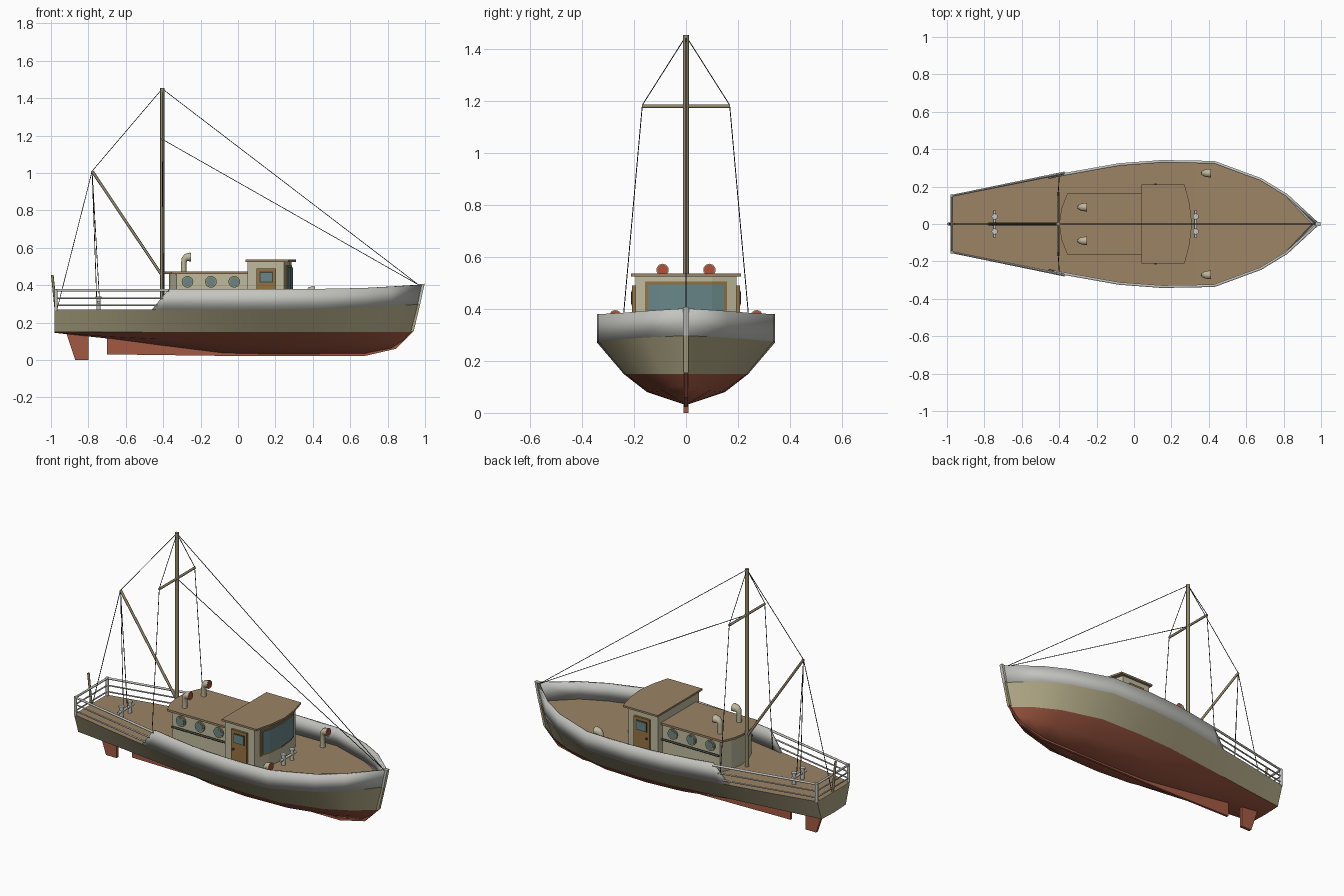
import bpy, bmesh, math
from mathutils import Vector

if "Cube" in bpy.data.objects:
    bpy.data.objects.remove(bpy.data.objects["Cube"])


def mat(name, r, g, b):
    m = bpy.data.materials.new(name)
    m.diffuse_color = (r, g, b, 1)
    m.use_nodes = True
    m.node_tree.nodes["Principled BSDF"].inputs["Base Color"].default_value = m.diffuse_color
    return m


RED = mat("red_paint", .36, .10, .055)
OLIVE = mat("olive_paint", .42, .38, .23)
GREY = mat("grey_paint", .55, .55, .52)
CREAM = mat("cream_paint", .52, .49, .34)
DECK = mat("deck_wood", .33, .23, .13)
SPAR = mat("spar_wood", .30, .26, .15)
GOLD = mat("door_wood", .30, .17, .05)
GLASS = mat("glass", .14, .24, .25)
DARK = mat("dark_metal", .06, .06, .05)
ROPE = mat("rope", .02, .02, .02)
MOUTH = mat("vent_red", .45, .08, .04)


def activate(ob):
    bpy.ops.object.select_all(action='DESELECT')
    ob.select_set(True)
    bpy.context.view_layer.objects.active = ob


def smooth(ob, deg=35):
    activate(ob)
    bpy.ops.object.shade_smooth_by_angle(angle=math.radians(deg))


def new_object(name, data, m):
    ob = bpy.data.objects.new(name, data)
    bpy.context.collection.objects.link(ob)
    data.materials.append(m)
    return ob


def strip(name, rows, m, thick=0):
    """Quads between rows of points on the -y side, mirrored to +y."""
    n = len(rows[0])
    verts = [p for row in rows for p in row]
    faces = [(r * n + i, r * n + i + 1, (r + 1) * n + i + 1, (r + 1) * n + i)
             for r in range(len(rows) - 1) for i in range(n - 1)]
    me = bpy.data.meshes.new(name)
    me.from_pydata(verts, [], faces)
    ob = new_object(name, me, m)
    smooth(ob, 25)
    if thick:
        s = ob.modifiers.new("thickness", 'SOLIDIFY')
        s.thickness, s.offset = thick, -1
    mir = ob.modifiers.new("mirror", 'MIRROR')
    mir.use_axis = (False, True, False)
    return ob


def extrude(name, pts, vec, m):
    bm = bmesh.new()
    f = bm.faces.new([bm.verts.new(p) for p in pts])
    ext = bmesh.ops.extrude_face_region(bm, geom=[f])["geom"]
    bmesh.ops.translate(bm, vec=vec, verts=[v for v in ext if isinstance(v, bmesh.types.BMVert)])
    bmesh.ops.recalc_face_normals(bm, faces=bm.faces)
    me = bpy.data.meshes.new(name)
    bm.to_mesh(me)
    bm.free()
    return new_object(name, me, m)


def prism(name, half, z0, z1, m):
    """Vertical prism from the +y half of an outline."""
    full = half + [(x, -y) for x, y in reversed(half) if y > 0]
    return extrude(name, [(x, y, z0) for x, y in full], (0, 0, z1 - z0), m)


def plate(name, profile, width, m):
    """Side profile in x,z extruded across the centreline."""
    return extrude(name, [(x, -width / 2, z) for x, z in profile], (0, width, 0), m)


def box(name, x, y, z, m):
    return extrude(name, [(x[0], y[0], z[0]), (x[1], y[0], z[0]), (x[1], y[1], z[0]), (x[0], y[1], z[0])],
                   (0, 0, z[1] - z[0]), m)


def tube(name, pts, r, m, radii=None, res=2):
    cu = bpy.data.curves.new(name, 'CURVE')
    cu.dimensions, cu.bevel_depth, cu.bevel_resolution, cu.use_fill_caps = '3D', r, res, True
    sp = cu.splines.new('POLY')
    sp.points.add(len(pts) - 1)
    for i, p in enumerate(pts):
        sp.points[i].co = (*p, 1)
        sp.points[i].radius = radii[i] if radii else 1
    ob = new_object(name, cu, m)
    activate(ob)
    bpy.ops.object.convert(target='MESH')
    smooth(bpy.context.object, 50)


# Hull stations: x, keel z, bilge y, bilge z, waterline y, deck y, deck z, top z
ST = [(-.98, .145, .06, .147, .115, .155, .27, .38),
      (-.70, .115, .085, .125, .15, .212, .27, .38),
      (-.40, .075, .11, .11, .19, .268, .27, .38),
      (-.08, .035, .14, .085, .23, .325, .27, .38),
      (.15, .03, .15, .08, .24, .342, .27, .38),
      (.43, .03, .14, .08, .235, .337, .275, .38),
      (.68, .03, .09, .085, .165, .245, .283, .385),
      (.82, .058, .05, .10, .09, .16, .29, .392)]
keel = [(s[0], 0, s[1]) for s in ST] + [(.85, 0, .07)]
bilge = [(s[0], -s[2], s[3]) for s in ST] + [(.89, -.003, .105)]
water = [(s[0], -s[4], .15) for s in ST] + [(.93, -.004, .15)]
edge = [(s[0], -s[5], s[6]) for s in ST] + [(.965, -.006, .297)]
top = [(s[0], -s[5], s[7]) for s in ST] + [(.985, -.008, .402)]
strip("hull_bottom", [keel, bilge, water], RED)
strip("hull_side", [water, edge], OLIVE)
strip("bulwark", [[(-.46, -.256, .27)] + edge[2:], [(-.37, -.274, .38)] + [(-.36, -.275, .38)] + top[3:]],
      GREY, .014)
strip("deck", [edge, [(x, 0, z) for x, y, z in edge]], DECK)
tr = [bilge[0], water[0], edge[0]]
extrude("transom", [keel[0]] + tr + [(x, -y, z) for x, y, z in reversed(tr)], (.004, 0, 0), OLIVE)

# Keel, stem and rudder
plate("keel", [(-.70, .12), (-.70, .03), (-.08, .022), (.68, .022), (.845, .06), (.94, .155),
               (.91, .155), (.82, .08), (.66, .045), (-.08, .045), (-.40, .085)], .014, RED)
plate("lower_stem", [(.94, .155), (.974, .298), (.95, .298), (.91, .155)], .018, OLIVE)
plate("upper_stem", [(.974, .298), (.998, .408), (.97, .405), (.95, .298)], .022, GREY)
plate("rudder", [(-.92, .15), (-.87, 0), (-.80, 0), (-.80, .15)], .018, RED)

# Aft cabin and wheelhouse
prism("cabin_walls", [(-.37, 0), (-.358, .08), (-.33, .15), (.05, .15)], .27, .46, CREAM)
prism("cabin_roof", [(-.40, 0), (-.388, .085), (-.355, .165), (.05, .165)], .46, .472, DECK)
prism("wheelhouse_walls", [(.05, .195), (.245, .195), (.275, .10), (.285, 0)], .27, .525, CREAM)
prism("wheelhouse_roof", [(.04, .212), (.27, .212), (.297, .11), (.31, 0)], .525, .536, DECK)
prism("front_window_frame", [(.23, .158), (.262, .158), (.279, .10), (.289, 0)], .35, .505, GOLD)
prism("front_window", [(.23, .147), (.269, .147), (.283, .10), (.293, 0)], .36, .495, GLASS)


def disc(name, loc, r, depth, m, axis='Y', sides=20):
    rot = (math.pi / 2, 0, 0) if axis == 'Y' else (0, math.pi / 2, 0) if axis == 'X' else (0, 0, 0)
    bpy.ops.mesh.primitive_cylinder_add(vertices=sides, radius=r, depth=depth, location=loc, rotation=rot)
    ob = bpy.context.object
    ob.name = name
    ob.data.materials.append(m)
    smooth(ob)


def vent(name, x, y, z, h):
    pts = [(0, 0), (0, h - .027), (.004, h - .012), (.014, h - .002), (.038, h)]
    tube(name, [(x + a, y, z + b) for a, b in pts], .014, CREAM, [1, 1, 1.2, 1.5, 1.75], 3)
    disc(name + "_mouth", (x + .038, y, z + h), .021, .003, MOUTH, 'X', 16)


# Doors, portholes, handrails and cowl vents on both sides
for s, side in ((-1, "right"), (1, "left")):
    box(side + "_door", (.098, .202), (s * .19, s * .207), (.272, .49), GOLD)
    box(side + "_door_window_frame", (.115, .187), (s * .20, s * .209), (.413, .472), DARK)
    box(side + "_door_window", (.121, .181), (s * .20, s * .211), (.419, .466), GLASS)
    disc(side + "_door_knob", (.115, s * .21, .375), .006, .012, DARK, sides=10)
    for i, x in enumerate((-.27, -.145, -.02)):
        disc(f"{side}_porthole_rim_{i}", (x, s * .152, .418), .031, .014, SPAR)
        disc(f"{side}_porthole_glass_{i}", (x, s * .153, .418), .023, .016, GLASS)
    tube(side + "_cabin_handrail", [(-.33, s * .16, .372), (.05, s * .16, .372)], .006, DARK)
    vent(side + "_cabin_vent", -.29, s * .09, .47, .08)
    vent(side + "_deck_vent", .372, s * .272, .27, .102)

# Mooring bitts fore and aft
for name, x in (("stern_bitts", -.745), ("bow_bitts", .33)):
    for s in (-1, 1):
        disc(f"{name}_post_{s}", (x, s * .04, .30), .011, .065, GREY, 'Z', 12)
        disc(f"{name}_cap_{s}", (x, s * .04, .335), .016, .008, GREY, 'Z', 12)
    tube(name + "_bar", [(x, -.072, .308), (x, .072, .308)], .008, GREY)

# Stern railing
for i, (z, r) in enumerate(((.372, .007), (.33, .0045), (.292, .0045))):
    x = -.37 - i * .03
    y = .268 + (x + .40) * .19
    tube(f"stern_rail_{i}", [(x, -y, z), (-.973, -.151, z), (-.973, .151, z), (x, y, z)], r, GREY)
for s in (-1, 1):
    tube(f"stern_rail_post_{s}", [(-.973, s * .151, .265), (-.973, s * .151, .378)], .009, GREY)
tube("stern_staff", [(-.974, 0, .27), (-.993, 0, .455)], .007, SPAR)

# Mast, crosstree, boom and rigging
tube("mast", [(-.405, 0, .27), (-.405, 0, 1.455)], .0115, SPAR)
tube("crosstree", [(-.405, -.17, 1.18), (-.405, .17, 1.18)], .007, SPAR)
tube("boom", [(-.405, 0, .45), (-.78, 0, 1.01)], .0075, SPAR)
TOP, END, BOW = (-.405, 0, 1.45), (-.78, 0, 1.01), (.965, 0, .402)
lines = {"forestay": [TOP, BOW], "lower_forestay": [(-.405, 0, 1.18), BOW],
         "topping_lift": [TOP, END], "boom_backstay": [END, (-.965, 0, .28)],
         "sheet_fore": [END, (-.74, .008, .31)], "sheet_aft": [END, (-.755, -.008, .31)]}
for s in (-1, 1):
    lines[f"shroud_{s}"] = [TOP, (-.405, s * .168, 1.185), (-.40, s * .25, .27)]
for name, pts in lines.items():
    tube(name, pts, .002, ROPE, res=1)
